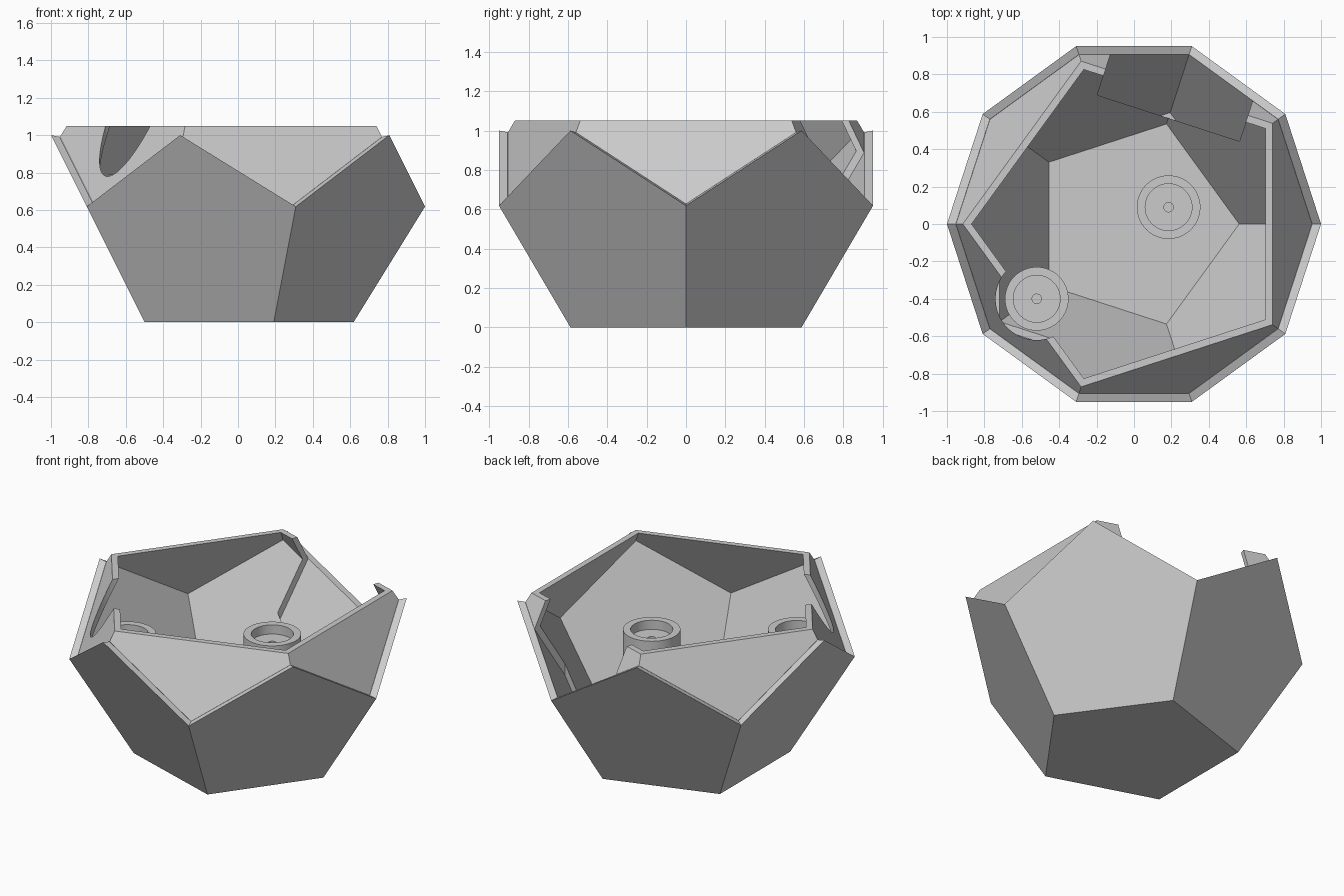
import bpy, bmesh
from math import cos, sin, radians, pi
from mathutils import Matrix, Vector

if "Cube" in bpy.data.objects:
    bpy.data.objects.remove(bpy.data.objects["Cube"])

MID = 0.809          # height of the solid's centre
SHELL, LINER = 0.953, 0.91   # inset scales of the two wall layers
RIM_Z = 1.05
PEG_Z = 0.79

grey = bpy.data.materials.new("light_grey")
grey.use_nodes = True
grey.diffuse_color = (0.6, 0.6, 0.6, 1)
grey.node_tree.nodes["Principled BSDF"].inputs["Base Color"].default_value = (0.6, 0.6, 0.6, 1)


def finish(name, bm):
    bmesh.ops.recalc_face_normals(bm, faces=bm.faces)
    mesh = bpy.data.meshes.new(name)
    bm.to_mesh(mesh)
    bm.free()
    mesh.materials.append(grey)
    obj = bpy.data.objects.new(name, mesh)
    bpy.context.collection.objects.link(obj)
    return obj


def rings(bm, scale):
    """Four rings of five corners of a regular dodecahedron, bottom to top."""
    result = []
    for radius, z, turn in ((0.618, 0, 0), (1, 0.618, 0), (1, 1, 36), (0.618, 1.618, 36)):
        ring = []
        for i in range(5):
            a = radians(turn + 72 * i)
            ring.append(bm.verts.new((scale * radius * cos(a), scale * radius * sin(a),
                                      MID + scale * (z - MID))))
        result.append(ring)
    return result


def lower_faces(bm, a, b, c):
    bm.faces.new(a)
    for i in range(5):
        j = (i + 1) % 5
        bm.faces.new((a[i], a[j], b[j], c[i], b[i]))


def dodecahedron(name, scale):
    bm = bmesh.new()
    a, b, c, d = rings(bm, scale)
    lower_faces(bm, a, b, c)
    for i in range(5):
        bm.faces.new((b[i], c[i], d[i], d[i - 1], c[i - 1]))
    bm.faces.new(d)
    return finish(name, bm)


def box(name, size, centre, turn=0):
    bm = bmesh.new()
    bmesh.ops.create_cube(bm, size=1)
    bm.transform(Matrix.Rotation(radians(turn), 4, 'Z') @ Matrix.Translation(centre)
                 @ Matrix.Diagonal((*size, 1)))
    return finish(name, bm)


def carve(obj, cutters, operation='DIFFERENCE'):
    """Apply boolean cutters one after the other, then drop them."""
    for cutter in cutters:
        mod = obj.modifiers.new("cut", 'BOOLEAN')
        mod.operation, mod.solver, mod.object = operation, 'EXACT', cutter
        bpy.context.view_layer.update()
        deps = bpy.context.evaluated_depsgraph_get()
        mesh = bpy.data.meshes.new_from_object(obj.evaluated_get(deps))
        obj.modifiers.clear()
        obj.data = mesh
        bpy.data.objects.remove(cutter)


def peg(name, x, y, bottom):
    """Round post with a recessed top and a small centre hole."""
    floor = PEG_Z - 0.06
    profile = [(0, floor - 0.1), (0.025, floor - 0.1), (0.025, floor), (0.125, floor),
               (0.125, PEG_Z), (0.17, PEG_Z), (0.17, bottom), (0, bottom)]
    bm = bmesh.new()
    verts = [bm.verts.new((r, 0, z)) for r, z in profile]
    edges = [bm.edges.new(pair) for pair in zip(verts, verts[1:])]
    bmesh.ops.spin(bm, geom=verts + edges, cent=(0, 0, 0), axis=(0, 0, 1),
                   angle=2 * pi, steps=64, use_duplicate=False)
    bmesh.ops.remove_doubles(bm, verts=bm.verts, dist=1e-4)
    bm.transform(Matrix.Translation((x, y, 0)))
    return finish(name, bm)


# Outer bowl: floor and five walls with a zigzag rim
bm = bmesh.new()
outer, inner = rings(bm, 1), rings(bm, SHELL)
for layer in (outer, inner):
    lower_faces(bm, *layer[:3])
    bmesh.ops.delete(bm, geom=layer[3], context='VERTS')
for i in range(5):
    j = (i + 1) % 5
    for p, q in (((1, i), (2, i)), ((2, i), (1, j))):
        bm.faces.new((outer[p[0]][p[1]], outer[q[0]][q[1]],
                      inner[q[0]][q[1]], inner[p[0]][p[1]]))
finish("outer_bowl", bm)

# Inner liner: rises above the rim, with a wide notch and a round clearance
liner = dodecahedron("inner_liner", SHELL - 0.001)
bm = bmesh.new()
bmesh.ops.create_cone(bm, cap_ends=True, segments=64, radius1=0.22, radius2=0.22, depth=1,
                      matrix=Matrix.Translation((-0.52, -0.4, 1.1)))
clearance = finish("clearance_cutter", bm)
carve(liner, [
    dodecahedron("cavity_cutter", LINER),
    box("top_cutter", (3, 3, 1), Vector((0, 0, RIM_Z + 0.5))),
    box("notch_cutter", (0.6, 0.8, 1.4), Vector((0.895, 0, 0.8)), 72),
    clearance,
])

# Two posts; the one by the wall is trimmed to the bowl
centre_peg = peg("centre_peg", 0.185, 0.09, 0.06)
wall_peg = peg("wall_peg", -0.52, -0.4, 0.06)
carve(wall_peg, [dodecahedron("peg_trimmer", 0.93)], 'INTERSECT')

bpy.ops.object.select_all(action='DESELECT')
for obj in (centre_peg, wall_peg):
    obj.select_set(True)
bpy.context.view_layer.objects.active = centre_peg
bpy.ops.object.shade_smooth_by_angle(angle=radians(30))
